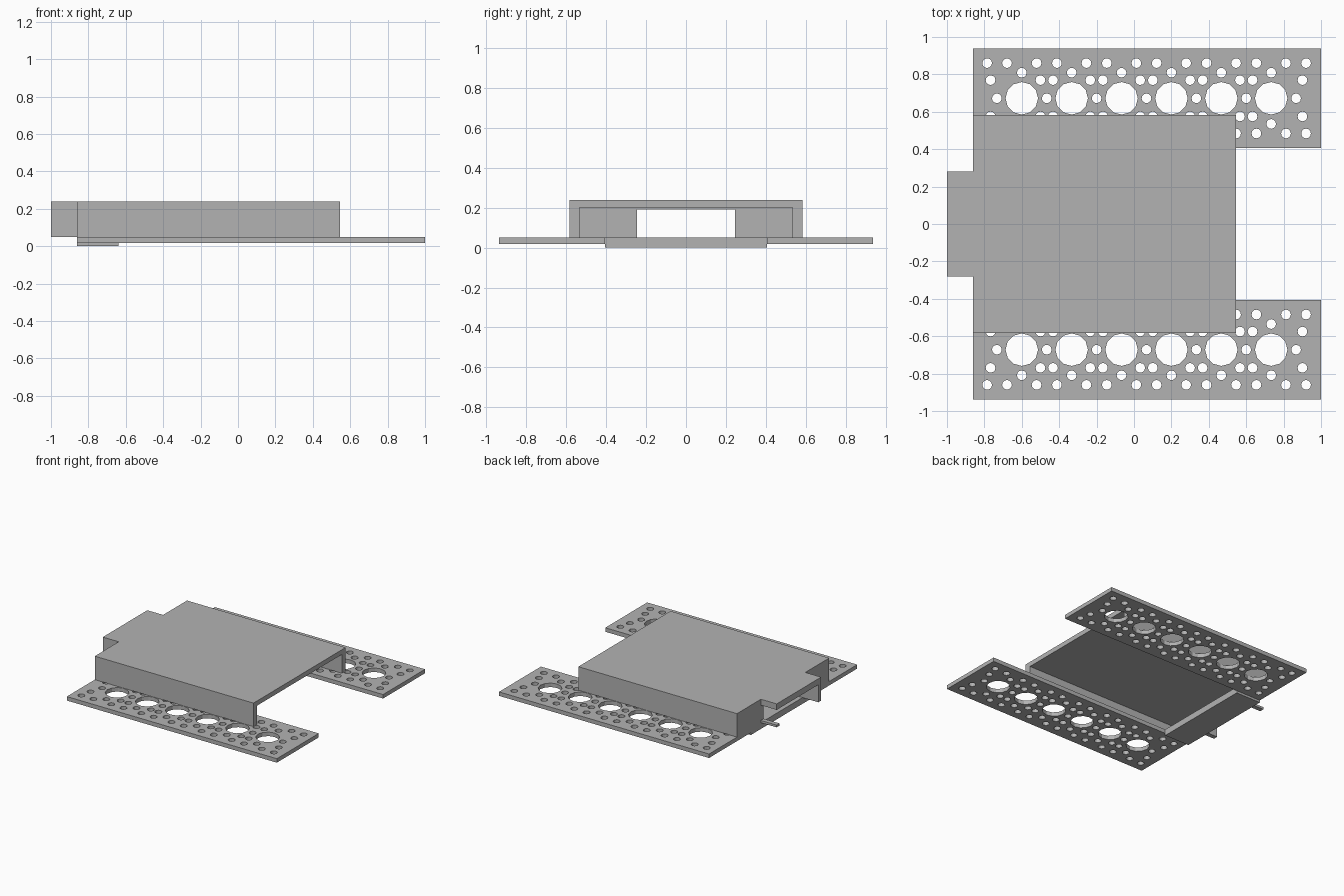
import bpy
import bmesh
import math
from mathutils import Vector

cube = bpy.data.objects.get("Cube")
if cube:
    bpy.data.objects.remove(cube, do_unlink=True)

grey = bpy.data.materials.new("plain grey")
grey.use_nodes = True
colour = (0.45, 0.45, 0.45, 1)
grey.diffuse_color = colour
grey.node_tree.nodes["Principled BSDF"].inputs["Base Color"].default_value = colour

BASE, TOP = 0.05, 0.238        # underside and top of the cover
BACK, FRONT = -0.86, 0.545     # ends of the cover along x


def link(name, data):
    obj = bpy.data.objects.new(name, data)
    bpy.context.collection.objects.link(obj)
    data.materials.append(grey)
    return obj


def prism(name, profile, x0, x1):
    """Extrude a (y, z) profile along x."""
    bm = bmesh.new()
    face = bm.faces.new([bm.verts.new((x0, y, z)) for y, z in profile])
    out = bmesh.ops.extrude_face_region(bm, geom=[face])["geom"]
    moved = [v for v in out if isinstance(v, bmesh.types.BMVert)]
    bmesh.ops.translate(bm, verts=moved, vec=Vector((x1 - x0, 0, 0)))
    bmesh.ops.recalc_face_normals(bm, faces=bm.faces)
    mesh = bpy.data.meshes.new(name)
    bm.to_mesh(mesh)
    bm.free()
    return link(name, mesh)


def box(name, x0, x1, y0, y1, z0, z1):
    return prism(name, [(y0, z0), (y1, z0), (y1, z1), (y0, z1)], x0, x1)


def arch(name, outer, inner, ceiling, x0, x1):
    """Upside-down U section extruded along x."""
    half = [(outer, TOP), (outer, BASE), (inner, BASE), (inner, ceiling)]
    return prism(name, half + [(-y, z) for y, z in reversed(half)], x0, x1)


# Hole layout of one rail, symmetric about its centre line
PITCH, ROW = 0.2667, 0.672
centres = [-0.6 + PITCH * i for i in range(6)]
holes = [(x, 0, 0.087) for x in centres]
small = 0.026
holes += [(centres[0] - PITCH / 2 + PITCH * i, 0, small) for i in range(7)]
for s in (-1, 1):
    for x in centres:
        holes.append((x, s * 0.137, small))
        for e in (-1, 1):
            holes.append((x + e * 0.167, s * 0.097, small))
            holes.append((x + e * 0.079, s * 0.188, small))
    holes += [(x, s * 0.188, small) for x in (-0.785, 0.92)]


def add_loop(curve, points):
    spline = curve.splines.new("POLY")
    spline.points.add(len(points) - 1)
    for p, (x, y) in zip(spline.points, points):
        p.co = (x, y, 0, 1)
    spline.use_cyclic_u = True
    spline.use_smooth = False


def rail(name, side):
    """Perforated flat strip: outline and holes filled, then thickened."""
    curve = bpy.data.curves.new(name, "CURVE")
    curve.dimensions = "2D"
    curve.fill_mode = "BOTH"
    curve.extrude = 0.016
    inner, outer = side * 0.407, side * 0.937
    add_loop(curve, [(BACK, inner), (1, inner), (1, outer), (BACK, outer)])
    for x, dy, r in holes:
        turn = [math.tau * i / 12 for i in range(12)]
        add_loop(curve, [(x + r * math.cos(a), side * (ROW + dy) + r * math.sin(a))
                         for a in turn])
    obj = link(name, curve)
    obj.location.z = BASE - 0.016
    bpy.ops.object.select_all(action="DESELECT")
    obj.select_set(True)
    bpy.context.view_layer.objects.active = obj
    bpy.ops.object.convert(target="MESH")


rail("left_perforated_rail", 1)
rail("right_perforated_rail", -1)

# Strap joining the rails below the cover
box("cross_strap", BACK, -0.64, -0.407, 0.407, 0, BASE)

# Cover, open at one end, with a doorway in the other
arch("cover", 0.583, 0.535, 0.2, BACK, FRONT)
arch("cover_end_wall", 0.535, 0.245, 0.19, BACK, BACK + 0.05)

# Small spout beyond the doorway: roof, one full wall, one low sill
box("spout_roof", -1, BACK, -0.281, 0.281, 0.19, TOP)
box("spout_wall", -1, BACK, -0.281, -0.245, BASE, 0.19)
box("spout_sill", -1, BACK, 0.245, 0.281, BASE, 0.068)
